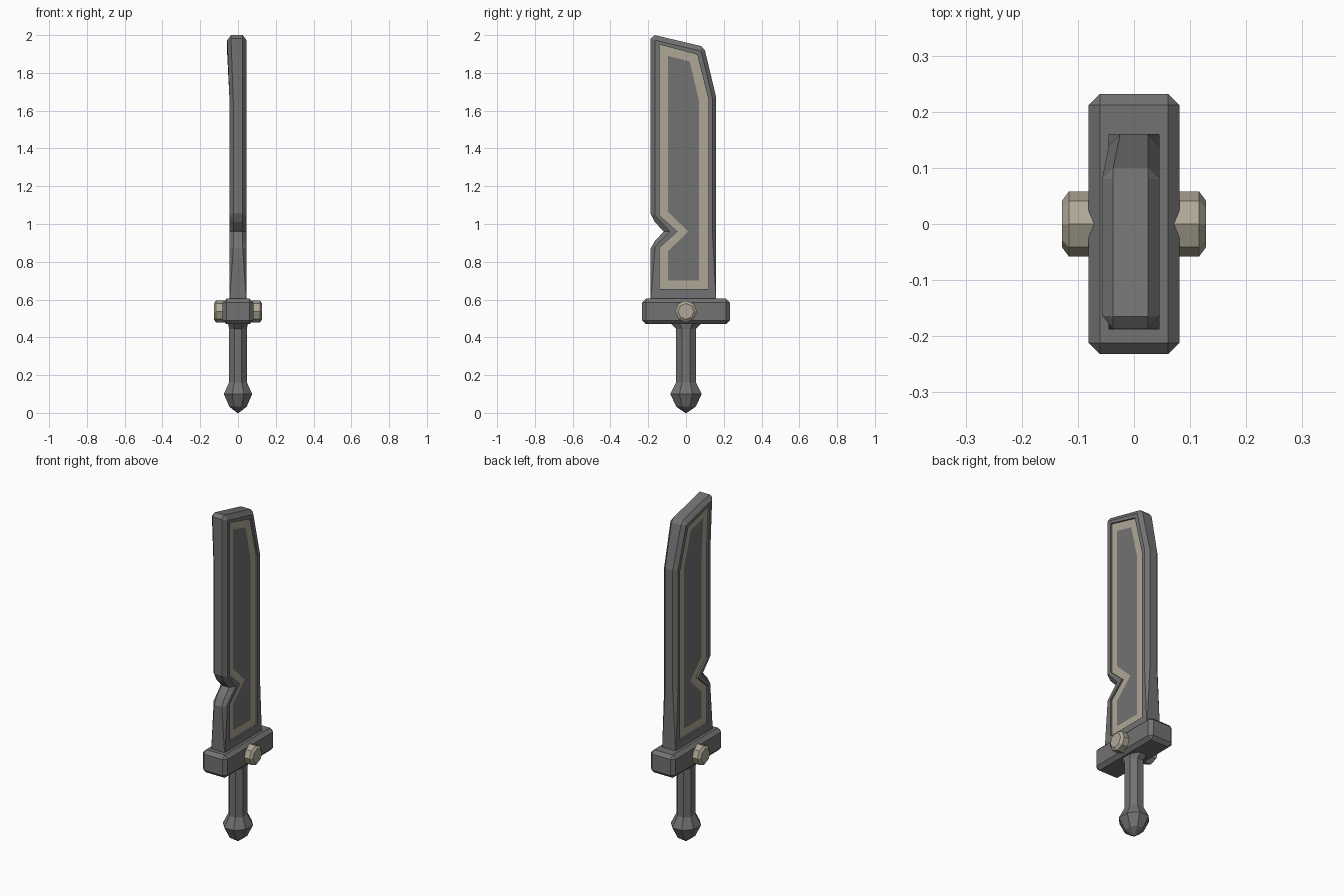
import bpy, bmesh, math

cube = bpy.data.objects.get("Cube")
if cube:
    bpy.data.objects.remove(cube, do_unlink=True)


def material(name, color):
    m = bpy.data.materials.new(name)
    m.use_nodes = True
    m.diffuse_color = (*color, 1)
    m.node_tree.nodes["Principled BSDF"].inputs["Base Color"].default_value = (*color, 1)
    return m


steel = material("dark steel", (0.17, 0.17, 0.17))
cream = material("pale brass", (0.42, 0.39, 0.30))


def finish(name, bm, *mats):
    bmesh.ops.remove_doubles(bm, verts=bm.verts, dist=0.0005)
    bmesh.ops.recalc_face_normals(bm, faces=bm.faces)
    mesh = bpy.data.meshes.new(name)
    bm.to_mesh(mesh)
    bm.free()
    for m in mats:
        mesh.materials.append(m)
    ob = bpy.data.objects.new(name, mesh)
    bpy.context.collection.objects.link(ob)
    return ob


def bridge(bm, a, b, mat=0):
    for i in range(len(a)):
        j = (i + 1) % len(a)
        bm.faces.new((a[i], a[j], b[j], b[i])).material_index = mat


def octagon_stack(name, rings, mat, turn, place):
    """Eight-sided solid from (height, radius a, radius b) rings."""
    bm = bmesh.new()
    loops = []
    for h, ra, rb in rings:
        angles = [math.tau * i / 8 + turn for i in range(8)]
        loops.append([bm.verts.new(place(ra * math.cos(t), rb * math.sin(t), h)) for t in angles])
    for a, b in zip(loops, loops[1:]):
        bridge(bm, a, b)
    bm.faces.new(loops[0])
    bm.faces.new(loops[-1])
    return finish(name, bm, mat)


# Blade: matching (y, z) outlines; repeated points merge into corners
outline = [(-.188, .58), (.16, .58), (.16, .95), (.16, 1.67), (.10, 1.92), (.08, 1.942),
           (-.165, 2.0), (-.187, 1.982), (-.187, 1.65), (-.187, 1.055), (-.165, 1.01),
           (-.118, .96), (-.165, .91), (-.187, .87)]
face_edge = [(-.188, .58), (.16, .58), (.14, .95), (.14, 1.665), (.08, 1.915), (.08, 1.915),
             (-.163, 1.973), (-.163, 1.973), (-.163, 1.65), (-.163, 1.045), (-.163, 1.045),
             (-.085, .96), (-.163, .88), (-.163, .88)]
band_outer = [(-.14, .655), (.12, .655), (.12, .95), (.12, 1.655), (.06, 1.897), (.06, 1.897),
              (-.14, 1.95), (-.14, 1.95), (-.14, 1.65), (-.14, 1.045), (-.14, 1.045),
              (-.045, .96), (-.14, .875), (-.14, .875)]
band_inner = [(-.096, .70), (.068, .70), (.068, .95), (.068, 1.655), (.02, 1.86), (.02, 1.86),
              (-.096, 1.89), (-.096, 1.89), (-.096, 1.65), (-.096, 1.065), (-.096, 1.065),
              (.012, .96), (-.096, .855), (-.096, .855)]

bm = bmesh.new()
rims = []
for side in (-1, 1):
    def ring(points, x):
        loop = []
        for k, (y, z) in enumerate(points):
            px = .045 if z < .6 else x
            if side < 0 and k in (4, 5, 6, 7):   # tip swells on one side
                px += .012
            loop.append(bm.verts.new((side * px, y, z)))
        return loop
    rim = ring(outline, .025)
    edge = ring(face_edge, .045)
    lip = ring(band_outer, .045)
    floor = ring(band_outer, .035)
    panel = ring(band_inner, .035)
    bridge(bm, rim, edge)
    bridge(bm, edge, lip)
    bridge(bm, lip, floor)
    bridge(bm, floor, panel, 1)
    bm.faces.new(panel)
    rims.append(rim)
bridge(bm, *rims)
finish("blade", bm, steel, cream)

# Guard: chamfered block
bm = bmesh.new()
bmesh.ops.create_cube(bm, size=1)
for v in bm.verts:
    v.co = (v.co.x * .162, v.co.y * .464, .5375 + v.co.z * .135)
bmesh.ops.bevel(bm, geom=bm.edges[:], offset=.02, segments=1, affect='EDGES')
finish("guard", bm, steel)

# Bolts on both sides of the guard
for side, label in ((1, "left"), (-1, "right")):
    octagon_stack(label + "_bolt", [(.05, .058, .058), (.116, .058, .058), (.128, .042, .042)],
                  cream, 0, lambda a, b, h: (side * h, a, .537 + b))

# Grip with a flared collar, and pommel
flat = 1 / math.cos(math.pi / 8)
octagon_stack("grip", [(z, x * flat, y * flat) for z, x, y in
                       ((.14, .047, .053), (.445, .047, .053), (.475, .053, .082))],
              steel, math.pi / 8, lambda a, b, h: (a, b, h))
octagon_stack("pommel", [(z, x * flat, y * flat) for z, x, y in
                         ((0, .004, .004), (.033, .046, .052), (.10, .075, .083), (.162, .047, .053))],
              steel, math.pi / 8, lambda a, b, h: (a, b, h))
